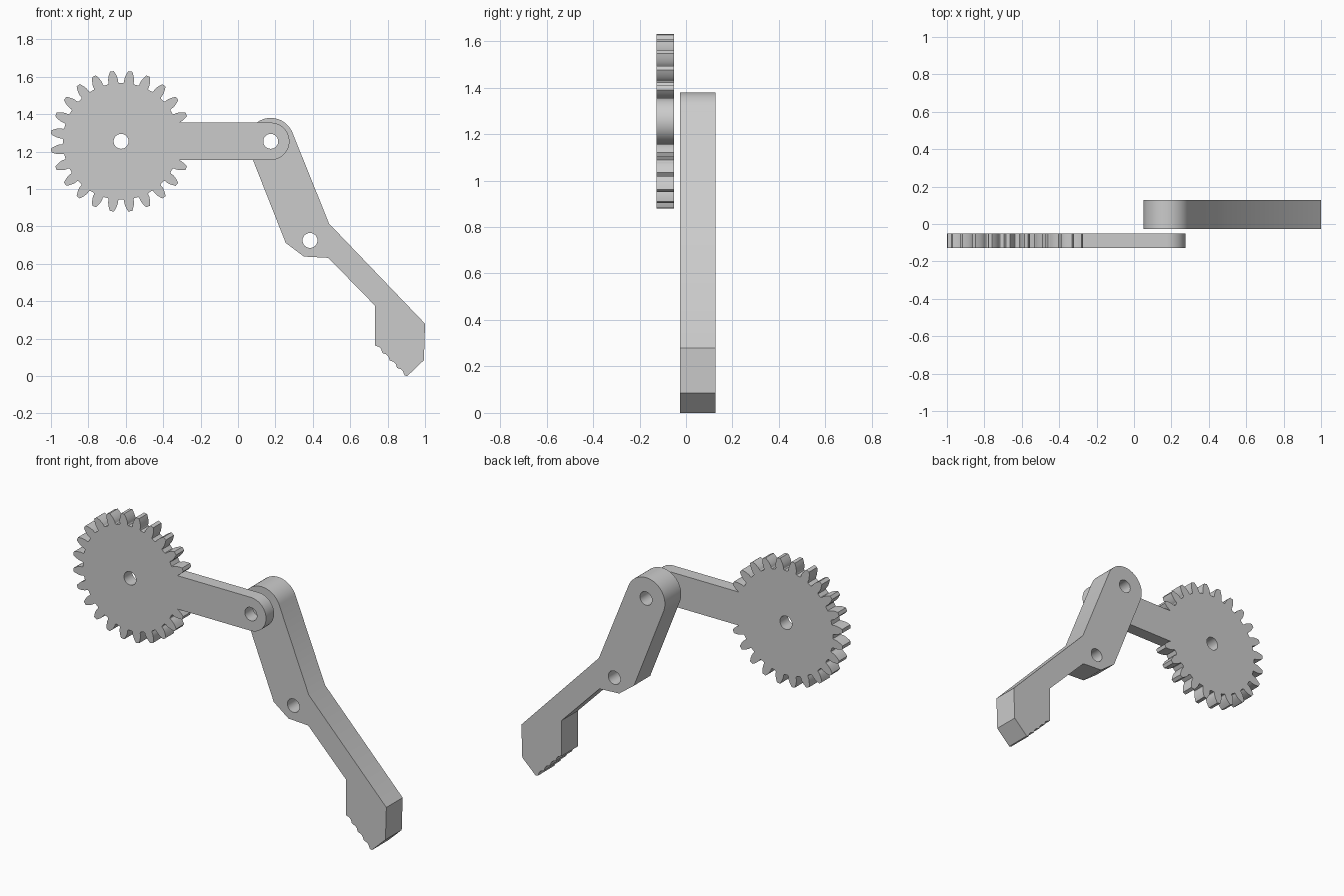
import bpy
import bmesh
from math import sin, cos, tan, acos, pi, radians

cube = bpy.data.objects.get("Cube")
if cube:
    bpy.data.objects.remove(cube, do_unlink=True)

grey = bpy.data.materials.new("plain grey")
grey.use_nodes = True
grey.diffuse_color = (0.6, 0.6, 0.6, 1)
grey.node_tree.nodes["Principled BSDF"].inputs["Base Color"].default_value = (0.6, 0.6, 0.6, 1)


def polar(centre, r, a):
    return (centre[0] + r * cos(a), centre[1] + r * sin(a))


def arc(centre, r, start, end, steps=24):
    return [polar(centre, r, start + (end - start) * i / steps) for i in range(steps + 1)]


def plate(name, outline, holes, y_front, y_back):
    """Extruded x-z outline with round pin holes."""
    curve = bpy.data.curves.new(name, 'CURVE')
    curve.dimensions = '2D'
    curve.fill_mode = 'BOTH'
    curve.extrude = (y_back - y_front) / 2
    for loop in [outline] + [arc(h, PIN, 0, 2 * pi, 32)[:-1] for h in holes]:
        spline = curve.splines.new('POLY')
        spline.points.add(len(loop) - 1)
        spline.use_cyclic_u = True
        for point, (x, z) in zip(spline.points, loop):
            point.co = (x, z, 0, 1)
    obj = bpy.data.objects.new(name, curve)
    bpy.context.collection.objects.link(obj)
    obj.rotation_euler.x = pi / 2
    obj.location.y = (y_front + y_back) / 2
    bpy.ops.object.select_all(action='DESELECT')
    obj.select_set(True)
    bpy.context.view_layer.objects.active = obj
    bpy.ops.object.convert(target='MESH')
    obj = bpy.context.object
    bpy.ops.object.transform_apply(location=True, rotation=True, scale=True)
    bm = bmesh.new()
    bm.from_mesh(obj.data)
    bmesh.ops.remove_doubles(bm, verts=bm.verts, dist=0.0002)
    bmesh.ops.recalc_face_normals(bm, faces=bm.faces)
    bm.to_mesh(obj.data)
    bm.free()
    obj.data.materials.clear()
    obj.data.materials.append(grey)
    bpy.ops.object.shade_smooth_by_angle(angle=radians(25))
    return obj


PIN = 0.04
hub, elbow, knuckle = (-0.625, 1.255), (0.175, 1.255), (0.385, 0.725)

# Gear with involute teeth; the two teeth facing the arm are left out
TEETH, TIP = 24, 0.377
module = 2 * TIP / (TEETH + 2)
pitch = TIP - module
root = pitch - 1.25 * module
pressure = radians(20)
base = pitch * cos(pressure)


def half_angle(r):
    a = acos(min(1, base / r))
    return pi / TEETH / 2 + (tan(pressure) - pressure) - (tan(a) - a)


flank = [(root, half_angle(base) + 0.012), (root + 0.006, half_angle(base))]
flank += [(r, half_angle(r)) for r in (base + (TIP - base) * i / 5 for i in range(6))]
gear = []
for k in range(1, TEETH - 1):
    mid = (k + 0.5) * 2 * pi / TEETH
    gear += [polar(hub, r, mid - h) for r, h in flank]
    gear += [polar(hub, r, mid + h) for r, h in reversed(flank)]
gear = gear[2:-2]

# Arm running from the gear to a rounded end
ARM = 0.1
arm = [(hub[0] + 0.312, hub[1] - ARM)]
arm += arc(elbow, ARM, -pi / 2, pi / 2)
arm += [(hub[0] + 0.312, hub[1] + ARM)]
plate("gear_arm", gear + arm, [hub, elbow], -0.128, -0.052)

# Finger: round head, bent shank, gripping tip with stepped teeth
lean = radians(21.8)
finger = arc(elbow, 0.125, lean, lean + pi, 32)
finger += [(0.255, 0.712), (0.352, 0.639), (0.483, 0.632), (0.733, 0.376)]
grip_start, grip_end, STEPS = (0.733, 0.163), (0.89, 0.004), 4
dx = (grip_end[0] - grip_start[0]) / STEPS
dz = (grip_end[1] - grip_start[1]) / STEPS
for i in range(STEPS):
    x, z = grip_start[0] + i * dx, grip_start[1] + i * dz
    finger += [(x, z), (x + 0.55 * dx, z + 0.2 * dz), (x + 0.8 * dx, z + 0.45 * dz)]
finger += [grip_end, (0.905, 0), (0.994, 0.085), (1.0, 0.28), (0.487, 0.815)]
plate("gripper_finger", finger, [elbow, knuckle], -0.026, 0.128)
